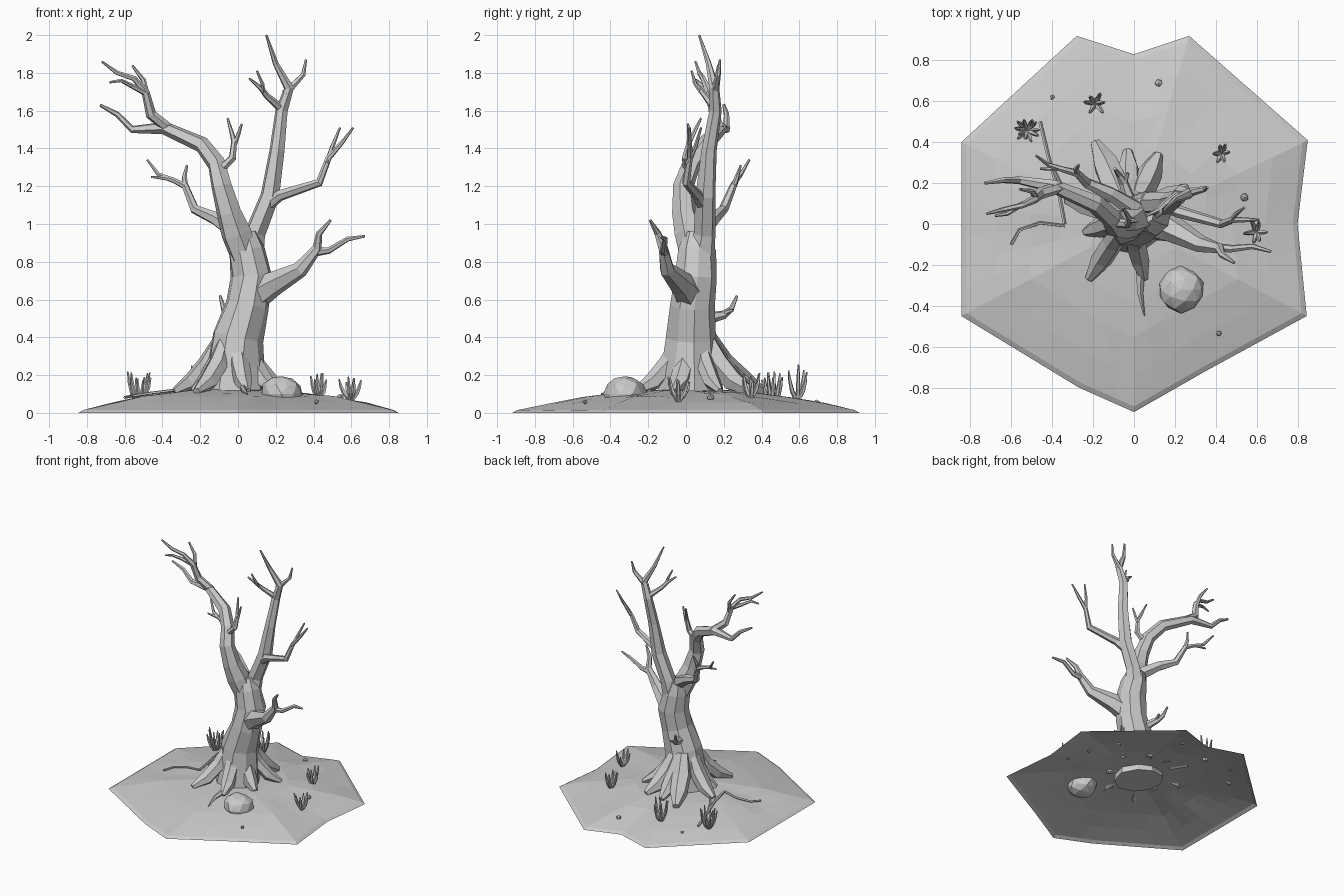
import bpy, bmesh, math, random
from mathutils import Vector, Matrix, noise
random.seed(4)

def finish(bm, name):
    bmesh.ops.recalc_face_normals(bm, faces=bm.faces[:])
    me = bpy.data.meshes.new(name)
    bm.to_mesh(me)
    bm.free()
    ob = bpy.data.objects.new(name, me)
    bpy.context.collection.objects.link(ob)
    return ob

def tube(bm, path, sides=6, rough=0.07):
    """Tapered limb through (x, y, z, radius) points."""
    pts = [Vector(p[:3]) for p in path]
    side, rings = None, []
    for i, p in enumerate(pts):
        t = (pts[min(i + 1, len(pts) - 1)] - pts[max(i - 1, 0)]).normalized()
        if side is None:
            side = t.orthogonal().normalized()
        side = (side - t * side.dot(t)).normalized()
        up = t.cross(side)
        ring = []
        for k in range(sides):
            a = 2 * math.pi * k / sides
            r = path[i][3] * random.uniform(1 - rough, 1 + rough)
            ring.append(bm.verts.new(p + (side * math.cos(a) + up * math.sin(a)) * r))
        rings.append(ring)
    for a, b in zip(rings, rings[1:]):
        for k in range(sides):
            j = (k + 1) % sides
            bm.faces.new((a[k], a[j], b[j], b[k]))
    bm.faces.new(rings[0])
    bm.faces.new(rings[-1])

def limb(name, *paths, sides=6):
    bm = bmesh.new()
    for p in paths:
        tube(bm, p, sides)
    return finish(bm, name)

def ground_z(x, y):
    f = min(math.hypot(x, y) / 0.9, 1)
    return 0.125 * (1 - f * f) + 0.005

# Ground mound: lobed outline shrunk towards the centre
outline = [(-.28, .92), (0, .83), (.27, .92), (.85, .41), (.80, 0), (.845, -.45),
           (.35, -.72), (0, -.92), (-.27, -.80), (-.845, -.45), (-.845, -.06), (-.845, .40)]
edge = []
for i, p in enumerate(outline):
    a, b = Vector(p), Vector(outline[(i + 1) % len(outline)])
    edge += [a, a.lerp(b, .33), a.lerp(b, .67)]
bm = bmesh.new()
rings = []
for f in (1, .97, .8, .6, .42, .25, .1):
    ring = []
    for e in edge:
        x, y = e * f
        z = 0 if f == 1 else 0.118 * (1 - f * f) + 0.008
        if f < .9:
            z += 0.012 * noise.noise(Vector((x * 5, y * 5, 1)))
        ring.append(bm.verts.new((x, y, z)))
    rings.append(ring)
n = len(edge)
for a, b in zip(rings, rings[1:]):
    for k in range(n):
        j = (k + 1) % n
        bm.faces.new((a[k], a[j], b[j], b[k]))
bm.faces.new(rings[-1])
finish(bm, "ground")

# Trunk
limb("trunk", [(-.03, .03, .08, .18), (-.02, .03, .25, .155), (0, .03, .40, .135), (.05, .035, .57, .118),
               (.075, .05, .72, .112), (.045, .055, .86, .10), (.03, .06, .95, .07)], sides=9)

# Flared roots: tip x, tip y, thickness
bm = bmesh.new()
for x, y, r in [(-.22, -.27, .05), (.05, -.27, .05), (.20, -.07, .055), (.26, .18, .045), (.12, .34, .06),
                (-.03, .36, .055), (-.19, .40, .065), (-.33, .12, .055), (-.24, -.04, .05)]:
    d = Vector((x, y, 0)) - Vector((-.02, .04, 0))
    p = lambda s, z, q: (-.02 + d.x * s, .04 + d.y * s, z, q)
    tube(bm, [p(.22, .40, r * .7), p(.42, .26, r * 1.1), p(.7, .165, r), p(1, .115, r * .4)], 6)
tube(bm, [(.03, -.22, .13, .025), (.03, -.34, .12, .014), (.05, -.45, .10, .004)], 5)
finish(bm, "roots")

# Left fork and its twigs
limb("left_fork",
     [(.04, .04, .82, .075), (-.01, .015, .95, .08), (-.045, -.01, 1.06, .067), (-.085, -.015, 1.2, .055),
      (-.115, .03, 1.32, .05), (-.19, .10, 1.42, .045), (-.39, .185, 1.51, .034), (-.56, .215, 1.50, .02),
      (-.64, .215, 1.58, .015), (-.73, .20, 1.63, .008)],
     [(-.36, .18, 1.50, .03), (-.46, .15, 1.58, .028), (-.49, .12, 1.70, .021), (-.55, .09, 1.77, .015),
      (-.64, .07, 1.80, .012), (-.72, .05, 1.86, .006)],
     [(-.48, .12, 1.69, .018), (-.56, .09, 1.73, .013), (-.62, .05, 1.76, .01), (-.68, .04, 1.75, .006)],
     [(-.48, .13, 1.66, .018), (-.50, .16, 1.76, .013), (-.56, .17, 1.84, .006)])
limb("left_upright_twig",
     [(-.10, .01, 1.28, .025), (-.03, 0, 1.35, .021), (-.02, .02, 1.44, .015), (-.055, .08, 1.56, .006)],
     [(-.02, .02, 1.42, .014), (0, .015, 1.47, .011), (.02, .01, 1.53, .006)])
limb("left_low_branch",
     [(0, .07, .95, .05), (-.12, .15, 1.03, .036), (-.23, .20, 1.08, .027), (-.28, .25, 1.20, .02),
      (-.34, .265, 1.23, .015), (-.42, .29, 1.26, .012), (-.48, .335, 1.34, .006)],
     [(-.275, .245, 1.18, .016), (-.285, .27, 1.25, .013), (-.27, .29, 1.31, .006)],
     [(-.36, .27, 1.24, .012), (-.46, .27, 1.25, .006)])

# Right fork and its twigs
limb("right_fork",
     [(.06, .08, .82, .075), (.09, .10, .95, .06), (.17, .105, 1.15, .053), (.205, .12, 1.39, .041),
      (.23, .155, 1.60, .033), (.27, .15, 1.72, .028), (.20, .12, 1.85, .016), (.15, .07, 2.0, .006)],
     [(.25, .15, 1.69, .024), (.345, .17, 1.79, .014), (.36, .18, 1.87, .006)],
     [(.23, .155, 1.61, .022), (.15, .10, 1.68, .016), (.12, .07, 1.72, .013), (.06, .04, 1.77, .006)],
     [(.13, .08, 1.70, .013), (.13, .05, 1.74, .01), (.10, .03, 1.81, .006)])
limb("right_mid_branch",
     [(.13, .10, 1.08, .035), (.22, .06, 1.15, .029), (.43, .0, 1.22, .023), (.48, .02, 1.35, .016),
      (.55, .02, 1.43, .012), (.61, .02, 1.51, .006)],
     [(.47, .01, 1.32, .015), (.50, .05, 1.41, .012), (.54, .08, 1.51, .006)])
limb("right_low_branch",
     [(.07, .03, .61, .085), (.18, -.02, .68, .07), (.33, -.10, .76, .043), (.42, -.12, .87, .026),
      (.43, -.15, .95, .018), (.49, -.19, 1.02, .007)],
     [(.40, -.115, .85, .024), (.48, -.12, .86, .018), (.58, -.11, .92, .014), (.67, -.135, .935, .007)])
limb("back_twig",
     [(-.02, .11, .50, .035), (-.05, .20, .52, .023), (-.075, .24, .55, .015), (-.095, .27, .62, .007)],
     [(-.05, .19, .52, .015), (-.03, .25, .545, .008)])

# Fallen twigs half sunk in the ground
def lying(pts, r):
    return [(x, y, ground_z(x, y) + .008, r) for x, y in pts]
limb("fallen_twigs",
     lying([(-.46, .50), (-.42, .33), (-.37, .16), (-.34, 0)], .009),
     lying([(-.40, .28), (-.36, .2), (-.3, .12)], .007),
     lying([(-.60, -.10), (-.56, -.03), (-.46, .005), (-.34, -.01)], .008), sides=5)

# Rock and pebbles
def stone(name, x, y, r, flat):
    bm = bmesh.new()
    bmesh.ops.create_icosphere(bm, subdivisions=2 if r > .05 else 1, radius=r)
    for v in bm.verts:
        v.co *= random.uniform(.93, 1.06)
        v.co.z *= flat
        v.co += Vector((x, y, ground_z(x, y) - r * .05))
    finish(bm, name)
stone("rock", .23, -.32, .113, .85)
for i, (x, y, r) in enumerate([(.12, .69, .02), (-.40, .62, .013), (.54, .13, .022), (.415, -.535, .014)]):
    stone(f"pebble_{i + 1}", x, y, r, .9)

# Dead shrubs: fans of crooked little stems
def shrub(name, x, y, count, h, spread):
    bm = bmesh.new()
    z = ground_z(x, y)
    for k in range(count):
        a = 2 * math.pi * k / count + random.uniform(-.3, .3)
        s = spread * random.uniform(.7, 1.1)
        t = h * random.uniform(.7, 1.05)
        c, d = math.cos(a) * s, math.sin(a) * s
        tube(bm, [(x, y, z - .01, .013), (x + c * .6, y + d * .6, z + t * .3, .012),
                  (x + c * .85, y + d * .85, z + t * .65, .009), (x + c, y + d, z + t, .004)], 5)
    finish(bm, name)
shrub("shrub_left", -.525, .46, 11, .16, .06)
shrub("shrub_back", -.19, .59, 6, .20, .055)
shrub("shrub_right_back", .43, .345, 6, .125, .05)
shrub("shrub_right", .60, -.04, 6, .12, .06)
